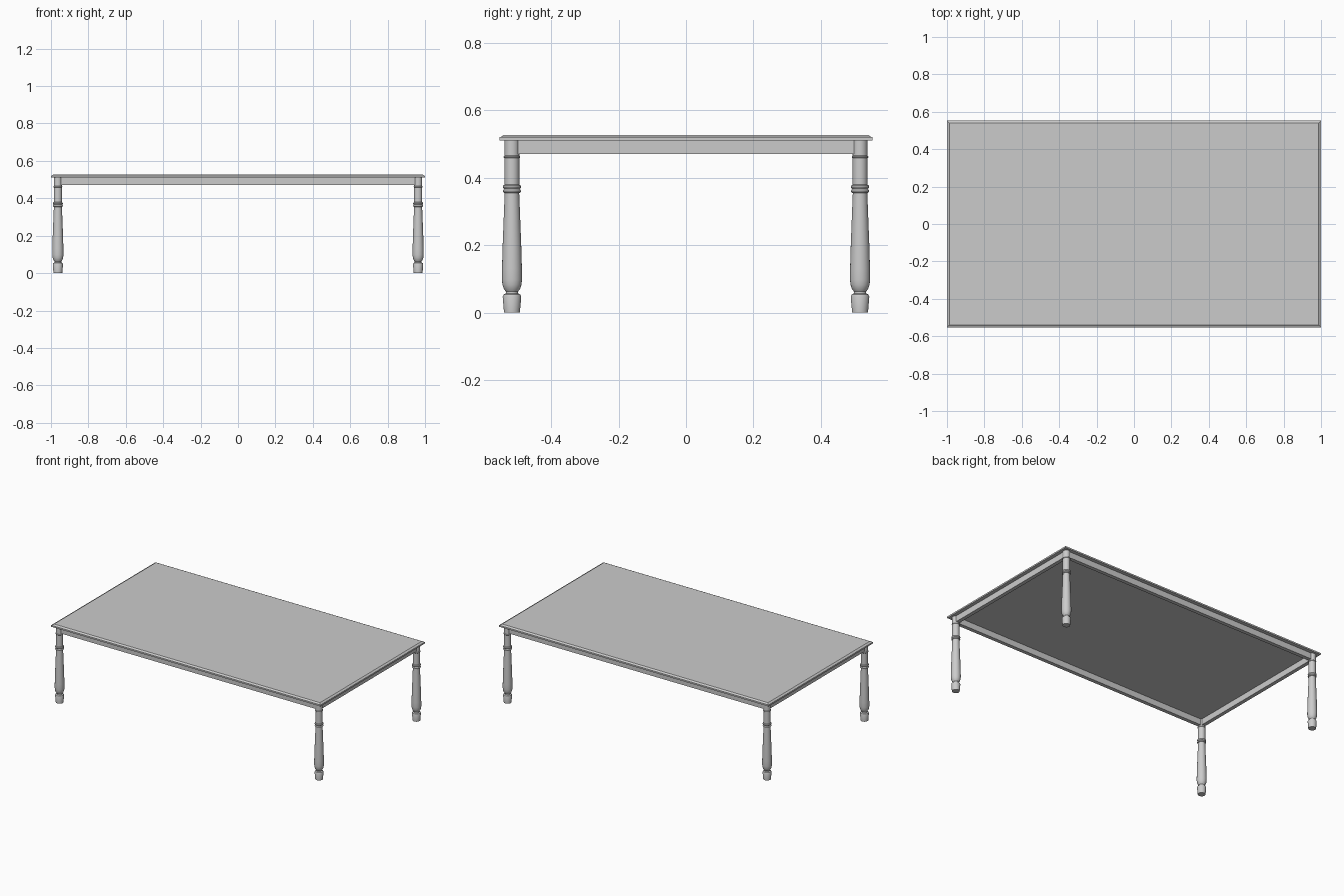
import bpy, bmesh
from math import radians, cos, sin, tau

if "Cube" in bpy.data.objects:
    bpy.data.objects.remove(bpy.data.objects["Cube"])

LEG_X, LEG_Y = 0.963, 0.516


def finish(name, bm, smooth=False):
    bmesh.ops.recalc_face_normals(bm, faces=bm.faces)
    mesh = bpy.data.meshes.new(name)
    bm.to_mesh(mesh)
    bm.free()
    ob = bpy.data.objects.new(name, mesh)
    bpy.context.collection.objects.link(ob)
    if smooth:
        bpy.ops.object.select_all(action='DESELECT')
        ob.select_set(True)
        bpy.context.view_layer.objects.active = ob
        bpy.ops.object.shade_smooth_by_angle(angle=radians(35))
    return ob


def loft(name, rings, smooth=False):
    """Skin a stack of equal-length point rings and cap both ends."""
    bm = bmesh.new()
    loops = [[bm.verts.new(p) for p in ring] for ring in rings]
    n = len(loops[0])
    for a, b in zip(loops, loops[1:]):
        for i in range(n):
            j = (i + 1) % n
            bm.faces.new((a[i], a[j], b[j], b[i]))
    bm.faces.new(loops[0])
    bm.faces.new(loops[-1])
    return finish(name, bm, smooth)


def rect(x, y, z):
    return [(-x, -y, z), (x, -y, z), (x, y, z), (-x, y, z)]


def circle(cx, cy, r, z, n=24):
    return [(cx + r * cos(tau * i / n), cy + r * sin(tau * i / n), z) for i in range(n)]


def box(name, centre, size):
    bm = bmesh.new()
    bmesh.ops.create_cube(bm, size=1)
    bmesh.ops.scale(bm, vec=size, verts=bm.verts)
    bmesh.ops.translate(bm, vec=centre, verts=bm.verts)
    return finish(name, bm)


# Table top: slab with a small step and a sloped upper edge
loft("table_top", [rect(1.0, 0.553, 0.510), rect(1.0, 0.553, 0.520),
                   rect(0.995, 0.548, 0.521), rect(0.987, 0.540, 0.527)])

# Turned leg profile: (radius, height)
profile = [(0.0235, 0.0), (0.0275, 0.047), (0.025, 0.053), (0.018, 0.057),
           (0.018, 0.062), (0.024, 0.070), (0.028, 0.082), (0.030, 0.098),
           (0.0295, 0.13), (0.0275, 0.20), (0.024, 0.29), (0.0215, 0.354),
           (0.0255, 0.356), (0.027, 0.360), (0.0255, 0.364), (0.023, 0.366),
           (0.0255, 0.368), (0.027, 0.372), (0.0255, 0.377), (0.022, 0.379),
           (0.022, 0.458), (0.0245, 0.460), (0.0245, 0.463), (0.022, 0.465),
           (0.022, 0.511)]
for side, sx in (("left", -1), ("right", 1)):
    for end, sy in (("front", -1), ("back", 1)):
        loft(f"{end}_{side}_leg",
             [circle(sx * LEG_X, sy * LEG_Y, r, z) for r, z in profile], True)

# Apron rails running between the legs
T, H, Z = 0.025, 0.041, 0.4905
for name, s in (("front", -1), ("back", 1)):
    box(f"{name}_apron", (0, s * LEG_Y, Z), (2 * LEG_X, T, H))
for name, s in (("left", -1), ("right", 1)):
    box(f"{name}_apron", (s * LEG_X, 0, Z), (T, 2 * LEG_Y, H))
